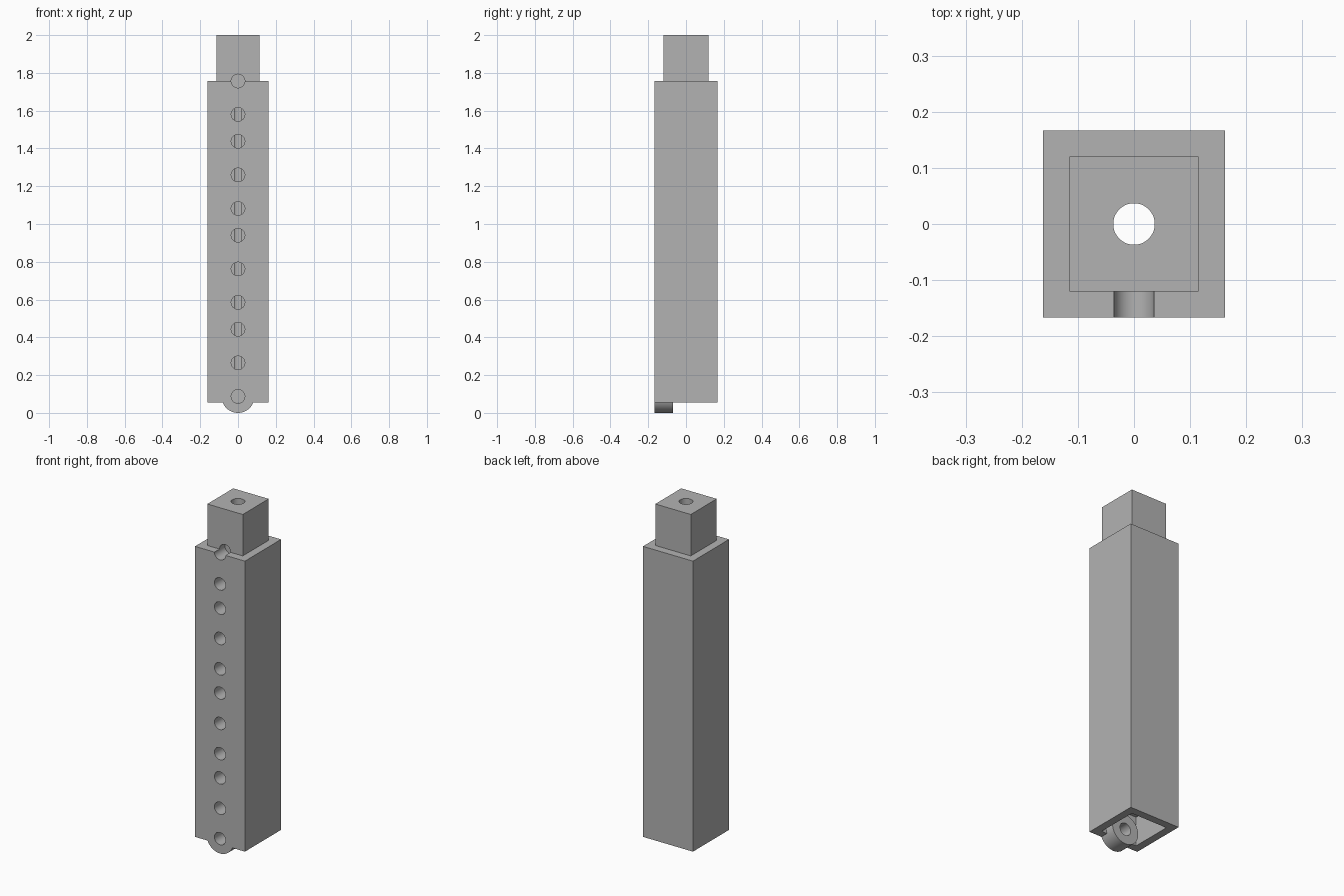
import bpy
import math

if "Cube" in bpy.data.objects:
    bpy.data.objects.remove(bpy.data.objects["Cube"], do_unlink=True)

grey = bpy.data.materials.new("plain grey")
grey.use_nodes = True
grey.diffuse_color = (0.45, 0.45, 0.45, 1)
grey.node_tree.nodes["Principled BSDF"].inputs["Base Color"].default_value = (0.45, 0.45, 0.45, 1)


def box(name, half_x, half_y, low, high):
    bpy.ops.mesh.primitive_cube_add(size=2, location=(0, 0, (low + high) / 2))
    ob = bpy.context.object
    ob.name = name
    ob.scale = (half_x, half_y, (high - low) / 2)
    bpy.ops.object.transform_apply(location=True, scale=True)
    ob.data.materials.append(grey)
    return ob


def rod(name, radius, start, end, z=None):
    """Vertical rod, or a rod along y when a height z is given."""
    middle = (start + end) / 2
    spot = (0, 0, middle) if z is None else (0, middle, z)
    turn = (0, 0, 0) if z is None else (math.pi / 2, 0, 0)
    bpy.ops.mesh.primitive_cylinder_add(vertices=64, radius=radius, depth=end - start,
                                        location=spot, rotation=turn)
    ob = bpy.context.object
    ob.name = name
    bpy.ops.object.transform_apply(location=True, rotation=True)
    ob.data.materials.append(grey)
    return ob


def combine(target, tool, operation):
    mod = target.modifiers.new(operation.lower(), 'BOOLEAN')
    mod.operation = operation
    mod.solver = 'EXACT'
    mod.object = tool
    bpy.context.view_layer.objects.active = target
    bpy.ops.object.modifier_apply(modifier=mod.name)
    bpy.data.objects.remove(tool, do_unlink=True)


BOTTOM, SHOULDER, TOP = 0.054, 1.757, 2.0
FRONT = -0.167
BOSS = 0.087
HOLE = 0.036

# Square column with a narrower peg on top and a matching socket below
column = box("column", 0.162, 0.167, BOTTOM, SHOULDER)
combine(column, box("peg", 0.115, 0.12, SHOULDER - 0.1, TOP), 'UNION')
combine(column, box("socket", 0.117, 0.122, BOTTOM - 0.1, 0.225), 'DIFFERENCE')

# Round boss at the bottom of the front wall
combine(column, rod("boss", BOSS, FRONT, -0.07, BOSS), 'UNION')

# Bore down the middle
combine(column, rod("bore", 0.037, -0.1, TOP + 0.1), 'DIFFERENCE')

# Front holes: the end ones are shallow, the others reach the bore
combine(column, rod("boss_hole", HOLE, FRONT - 0.05, -0.05, BOSS), 'DIFFERENCE')
combine(column, rod("shoulder_hole", HOLE, FRONT - 0.05, -0.07, SHOULDER), 'DIFFERENCE')
for z in (0.265, 0.443, 0.585, 0.762, 0.94, 1.082, 1.26, 1.438, 1.58):
    combine(column, rod("front_hole", HOLE, FRONT - 0.05, -0.032, z), 'DIFFERENCE')

bpy.ops.object.select_all(action='DESELECT')
column.select_set(True)
bpy.context.view_layer.objects.active = column
bpy.ops.object.shade_smooth_by_angle(angle=math.radians(30))
